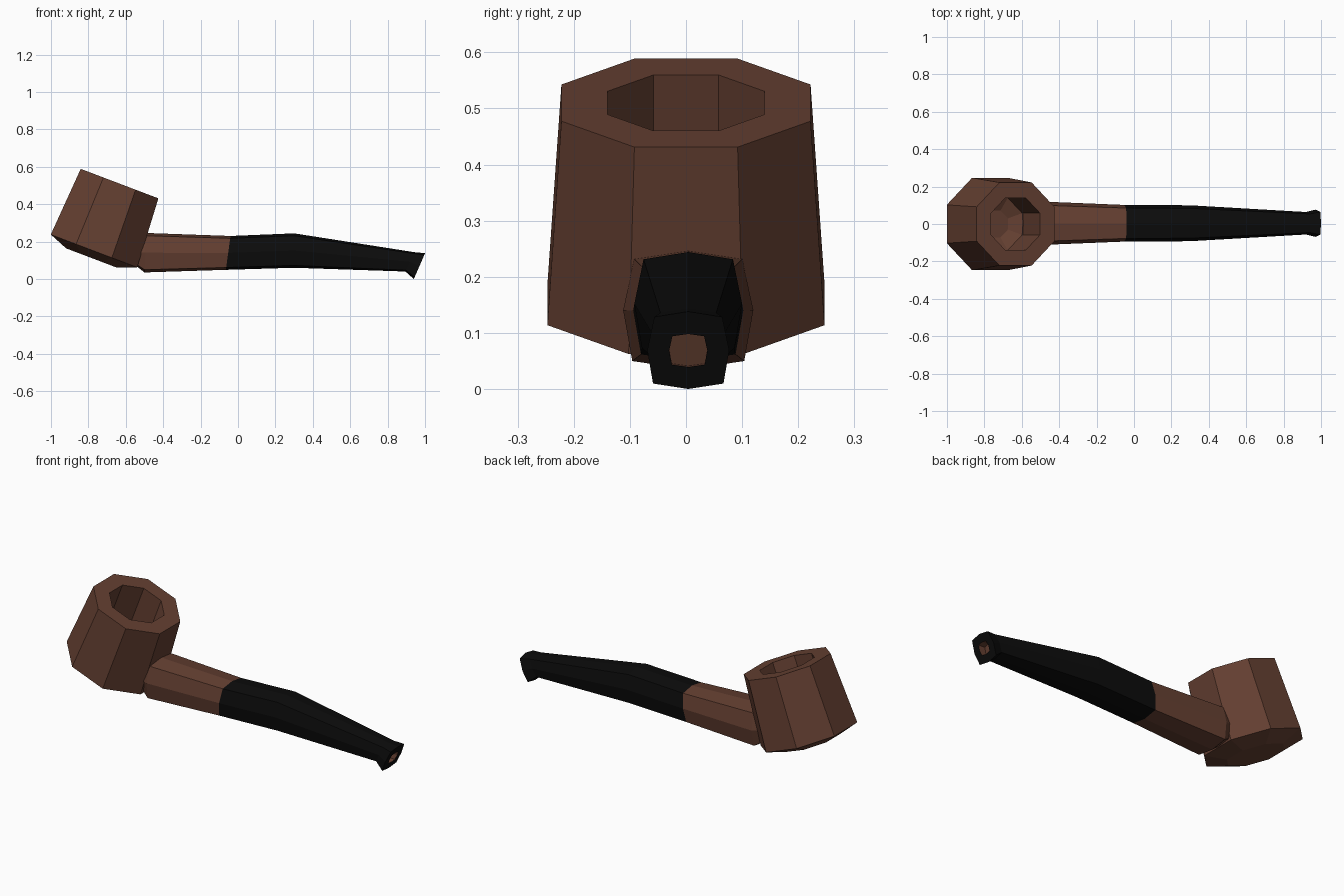
import bpy, bmesh, math
from mathutils import Vector, Matrix

if "Cube" in bpy.data.objects:
    bpy.data.objects.remove(bpy.data.objects["Cube"])


def material(name, rgb):
    m = bpy.data.materials.new(name)
    m.diffuse_color = (*rgb, 1)
    m.use_nodes = True
    m.node_tree.nodes["Principled BSDF"].inputs["Base Color"].default_value = m.diffuse_color
    return m


BROWN = material("briar brown", (0.128, 0.05, 0.031))
BLACK = material("stem black", (0.0035, 0.0035, 0.0035))


def loft(name, rings, mats, rule=lambda i: 0):
    """Skin a list of equal-sized rings, cap both ends; rule(i) colours band i."""
    bm = bmesh.new()
    loops = [[bm.verts.new(p) for p in r] for r in rings]
    n = len(loops[0])
    for i, (a, b) in enumerate(zip(loops, loops[1:])):
        for k in range(n):
            j = (k + 1) % n
            f = bm.faces.new((a[k], a[j], b[j], b[k]))
            f.material_index = rule(i)
    bm.faces.new(loops[0][::-1]).material_index = rule(0)
    bm.faces.new(loops[-1]).material_index = rule(len(rings) - 2)
    bmesh.ops.recalc_face_normals(bm, faces=bm.faces)
    me = bpy.data.meshes.new(name)
    bm.to_mesh(me)
    bm.free()
    for m in mats:
        me.materials.append(m)
    ob = bpy.data.objects.new(name, me)
    bpy.context.collection.objects.link(ob)
    return ob


# Bowl: octagonal profile (apothem, height along axis), outside then chamber
BOWL = [(0.144, -0.04), (0.247, 0.0), (0.222, 0.385),
        (0.14, 0.385), (0.14, 0.115), (0.072, 0.08)]
tilt = Matrix.Translation((-0.77, 0, 0.15)) @ Matrix.Rotation(math.radians(20.8), 4, 'Y')


def octagon(apothem, h):
    r = apothem / math.cos(math.pi / 8)
    angles = [math.pi / 8 + k * math.pi / 4 for k in range(8)]
    return [tilt @ Vector((r * math.cos(t), r * math.sin(t), h)) for t in angles]


loft("bowl", [octagon(*p) for p in BOWL], [BROWN])

# Shank and mouthpiece share a rounded-square section with eight corners
SECTION = [(0, 1), (0.83, 0.86), (1, 0), (0.86, -0.86),
           (0, -1), (-0.86, -0.86), (-1, 0), (-0.83, 0.86)]


def section(xt, zt, xb, zb, w):
    """Ring between a top point and a bottom point, half width w."""
    top, bot = Vector((xt, 0.004, zt)), Vector((xb, 0.004, zb))
    mid, half = (top + bot) / 2, (top - bot) / 2
    return [mid + half * v + Vector((0, u * w, 0)) for u, v in SECTION]


JOINT = (-0.04, 0.23, -0.065, 0.049, 0.098)
loft("shank", [section(*r) for r in [
    (-0.60, 0.225, -0.55, 0.075, 0.09),
    (-0.49, 0.246, -0.50, 0.035, 0.116),
    JOINT]], [BROWN])

# Mouthpiece: taper, flared bit, then a recessed brown air hole
loft("mouthpiece", [section(*r) for r in [
    JOINT,
    (0.30, 0.244, 0.30, 0.06, 0.096),
    (0.945, 0.143, 0.895, 0.04, 0.06),
    (1.0, 0.138, 0.94, 0.0, 0.073),
    (0.983, 0.098, 0.957, 0.039, 0.034),
    (0.943, 0.100, 0.917, 0.041, 0.034)]],
    [BLACK, BROWN], lambda i: 1 if i == 4 else 0)
